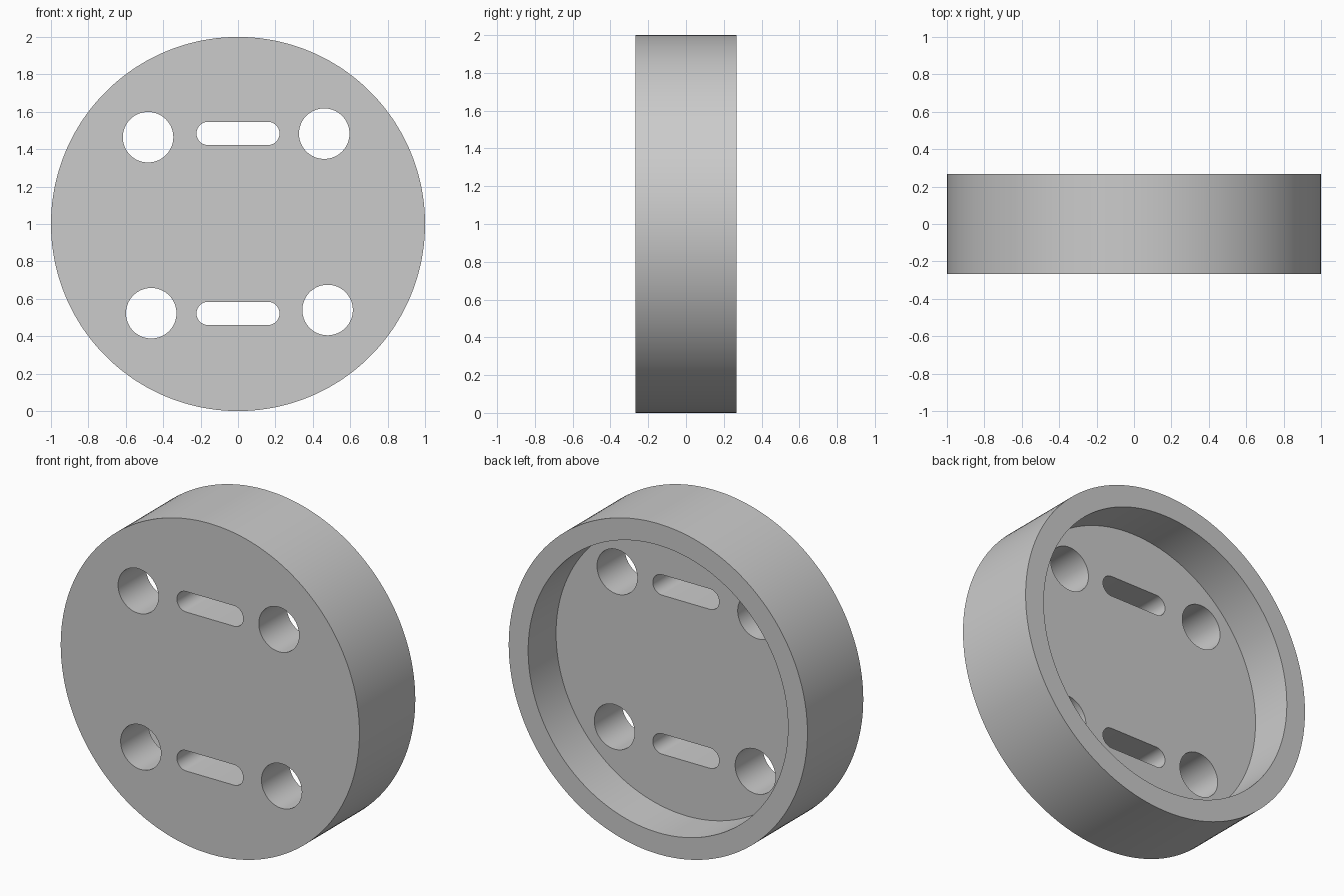
import bpy, bmesh, math
from mathutils import Matrix, Vector

if "Cube" in bpy.data.objects:
    bpy.data.objects.remove(bpy.data.objects["Cube"])

HALF = 0.267          # half thickness along y
CZ = 1.0              # disc centre height

grey = bpy.data.materials.new("plain grey")
grey.diffuse_color = (0.6, 0.6, 0.6, 1)
grey.use_nodes = True
grey.node_tree.nodes["Principled BSDF"].inputs["Base Color"].default_value = grey.diffuse_color


def prism(name, outline, y0, y1):
    """Solid made by extruding an (x, z) outline from y0 to y1."""
    bm = bmesh.new()
    face = bm.faces.new([bm.verts.new((x, y0, z)) for x, z in outline])
    ext = bmesh.ops.extrude_face_region(bm, geom=[face])
    moved = [g for g in ext["geom"] if isinstance(g, bmesh.types.BMVert)]
    bmesh.ops.translate(bm, verts=moved, vec=(0, y1 - y0, 0))
    bmesh.ops.recalc_face_normals(bm, faces=bm.faces)
    me = bpy.data.meshes.new(name)
    bm.to_mesh(me)
    bm.free()
    me.materials.append(grey)
    ob = bpy.data.objects.new(name, me)
    bpy.context.collection.objects.link(ob)
    return ob


def stadium(cx, cz, r, half_len=0.0, n=96):
    """Circle, or a slot when half_len is above zero."""
    pts = []
    for i in range(n):
        a = 2 * math.pi * (i + 0.5) / n
        shift = math.copysign(half_len, math.cos(a))
        pts.append((cx + shift + r * math.cos(a), cz + r * math.sin(a)))
    return pts


# Disc body
disc = prism("disc_body", stadium(0, CZ, 1.0, n=192), -HALF, HALF)

# Round recess in the back, half the thickness deep
cutters = [prism("recess_cutter", stadium(0, CZ, 0.87, n=192), 0.0, HALF + 0.2)]

# Four round holes, slightly rotated about the centre
for x, z in [(-0.481, 1.464), (0.461, 1.483), (-0.464, 0.523), (0.479, 0.54)]:
    cutters.append(prism("hole_cutter", stadium(x, z, 0.135), -HALF - 0.2, HALF + 0.1))

# Two slots
for z in (1.484, 0.522):
    cutters.append(prism("slot_cutter", stadium(0, z, 0.062, 0.16, 64), -HALF - 0.2, HALF + 0.1))

# Cut, bake the result and drop the cutters
for c in cutters:
    mod = disc.modifiers.new(c.name, 'BOOLEAN')
    mod.operation = 'DIFFERENCE'
    mod.solver = 'EXACT'
    mod.object = c
bpy.context.view_layer.objects.active = disc
disc.select_set(True)
for mod in list(disc.modifiers):
    bpy.ops.object.modifier_apply(modifier=mod.name)
for c in cutters:
    bpy.data.objects.remove(c, do_unlink=True)

# Smooth walls, sharp rims
bpy.ops.object.select_all(action='DESELECT')
disc.select_set(True)
bpy.ops.object.shade_smooth_by_angle(angle=math.radians(30))
